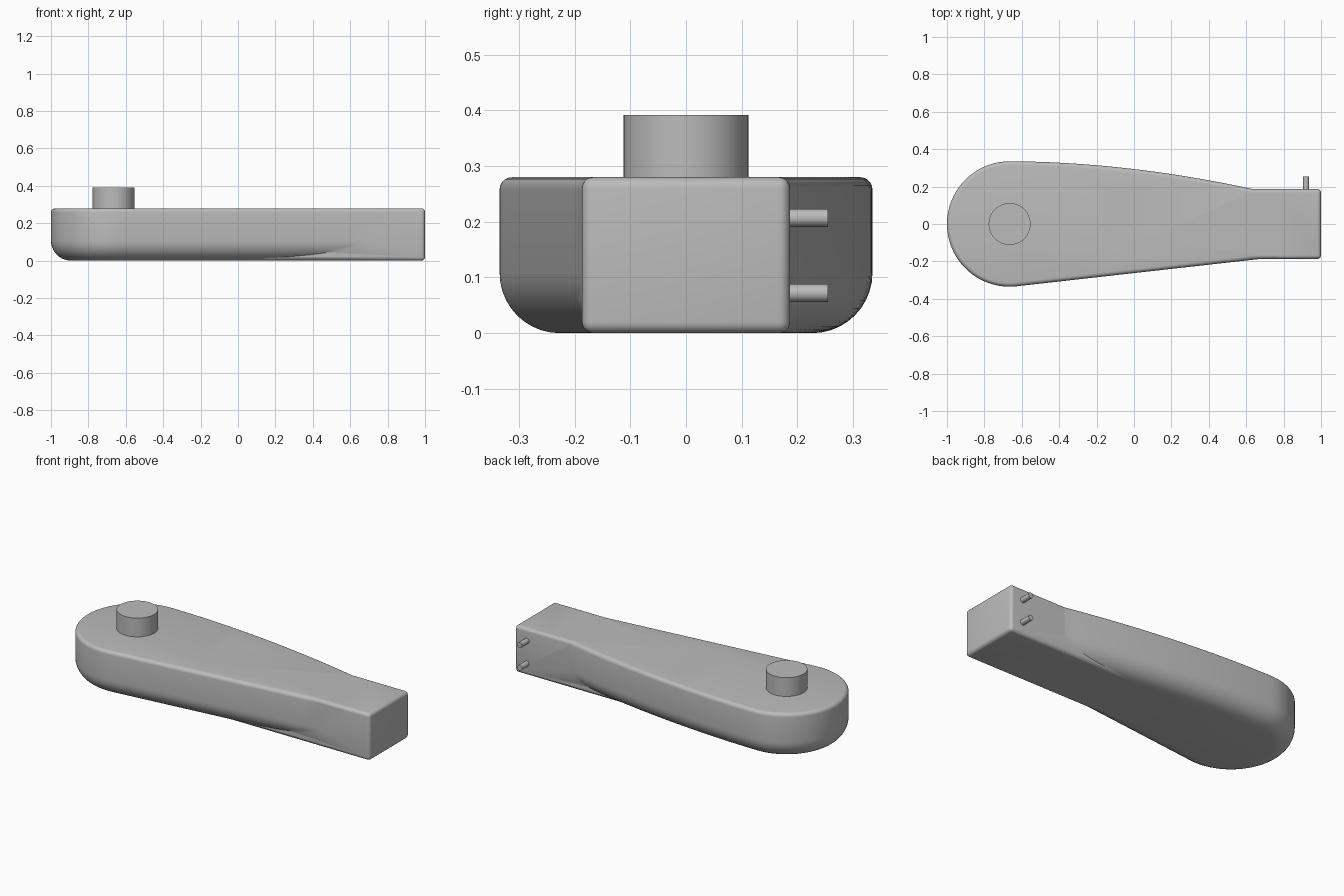
import bpy, bmesh
from math import sin, cos, pi, radians
from mathutils import Vector, Matrix

cube = bpy.data.objects.get("Cube")
if cube:
    bpy.data.objects.remove(cube, do_unlink=True)

GREY = (0.5, 0.5, 0.5, 1)
mat = bpy.data.materials.new("plain grey")
mat.use_nodes = True
mat.diffuse_color = GREY
mat.node_tree.nodes["Principled BSDF"].inputs["Base Color"].default_value = GREY

TOP = 0.28
HEAD_X, HEAD_R = -0.665, 0.335


def finish(bm, name):
    bmesh.ops.recalc_face_normals(bm, faces=bm.faces)
    mesh = bpy.data.meshes.new(name)
    bm.to_mesh(mesh)
    bm.free()
    mesh.materials.append(mat)
    obj = bpy.data.objects.new(name, mesh)
    bpy.context.collection.objects.link(obj)
    return obj


def smooth(obj, angle=35):
    bpy.ops.object.select_all(action='DESELECT')
    obj.select_set(True)
    bpy.context.view_layer.objects.active = obj
    bpy.ops.object.shade_smooth_by_angle(angle=radians(angle))


def cylinder(name, radius, depth, matrix, segments):
    bm = bmesh.new()
    bmesh.ops.create_cone(bm, cap_ends=True, segments=segments, radius1=radius,
                          radius2=radius, depth=depth, matrix=matrix)
    smooth(finish(bm, name))


# Paddle outline, counter-clockwise: round head, bowed back edge, straight front edge
outline = []
for i in range(49):
    a = pi / 2 + (pi + 0.11) * i / 48
    outline.append(Vector((HEAD_X + HEAD_R * cos(a), HEAD_R * sin(a))))
start = outline[-1].copy()
outline += [start.lerp(Vector((0.69, -0.185)), i / 12) for i in range(1, 13)]
outline += [Vector((0.8, -0.165)), Vector((0.8, 0.165))]
for i in range(20, 0, -1):
    t = i / 20
    outline.append(Vector((HEAD_X + 1.295 * t, HEAD_R - 0.147 * t ** 1.9)))


def inset(points, d):
    result = []
    for i, p in enumerate(points):
        along = (points[(i + 1) % len(points)] - points[i - 1]).normalized()
        result.append(p + Vector((-along.y, along.x)) * d)
    return result


# Edge profile: wide rounding below, small rounding above
LOW_R, HIGH_R = 0.108, 0.022
profile = [(LOW_R * (1 - sin(a)), LOW_R * (1 - cos(a)))
           for a in (pi / 2 * i / 10 for i in range(11))]
profile += [(HIGH_R * (1 - cos(a)), TOP - HIGH_R * (1 - sin(a)))
            for a in (pi / 2 * i / 5 for i in range(6))]

bm = bmesh.new()
rings = [[bm.verts.new((p.x, p.y, z)) for p in inset(outline, d)] for d, z in profile]
n = len(outline)
for low, high in zip(rings, rings[1:]):
    for i in range(n):
        j = (i + 1) % n
        bm.faces.new((low[i], low[j], high[j], high[i]))
bm.faces.new(rings[0][::-1])
bm.faces.new(rings[-1])
body = finish(bm, "paddle_body")

# Square handle end, rounded and merged into the paddle
bm = bmesh.new()
X0, X1, HALF = -0.15, 1.0, 0.187
bmesh.ops.create_cube(bm, size=1, matrix=Matrix.Translation(((X0 + X1) / 2, 0, TOP / 2))
                      @ Matrix.Diagonal((X1 - X0, 2 * HALF, TOP, 1)))
bmesh.ops.bevel(bm, geom=bm.edges[:], offset=0.02, segments=5, profile=0.5, affect='EDGES')
handle = finish(bm, "handle_cutter")
handle.hide_render = True

union = body.modifiers.new("merge handle", 'BOOLEAN')
union.operation = 'UNION'
union.solver = 'EXACT'
union.object = handle
bpy.context.view_layer.objects.active = body
bpy.ops.object.modifier_apply(modifier=union.name)
bpy.data.objects.remove(handle, do_unlink=True)
smooth(body)

# Round post on the head
cylinder("head_post", 0.112, 0.122, Matrix.Translation((HEAD_X, 0, 0.331)), 64)

# Two small pins on the back of the handle
for label, z in (("upper", 0.207), ("lower", 0.072)):
    cylinder(label + "_pin", 0.016, 0.085,
             Matrix.Translation((0.92, 0.2125, z)) @ Matrix.Rotation(pi / 2, 4, 'X'), 24)
